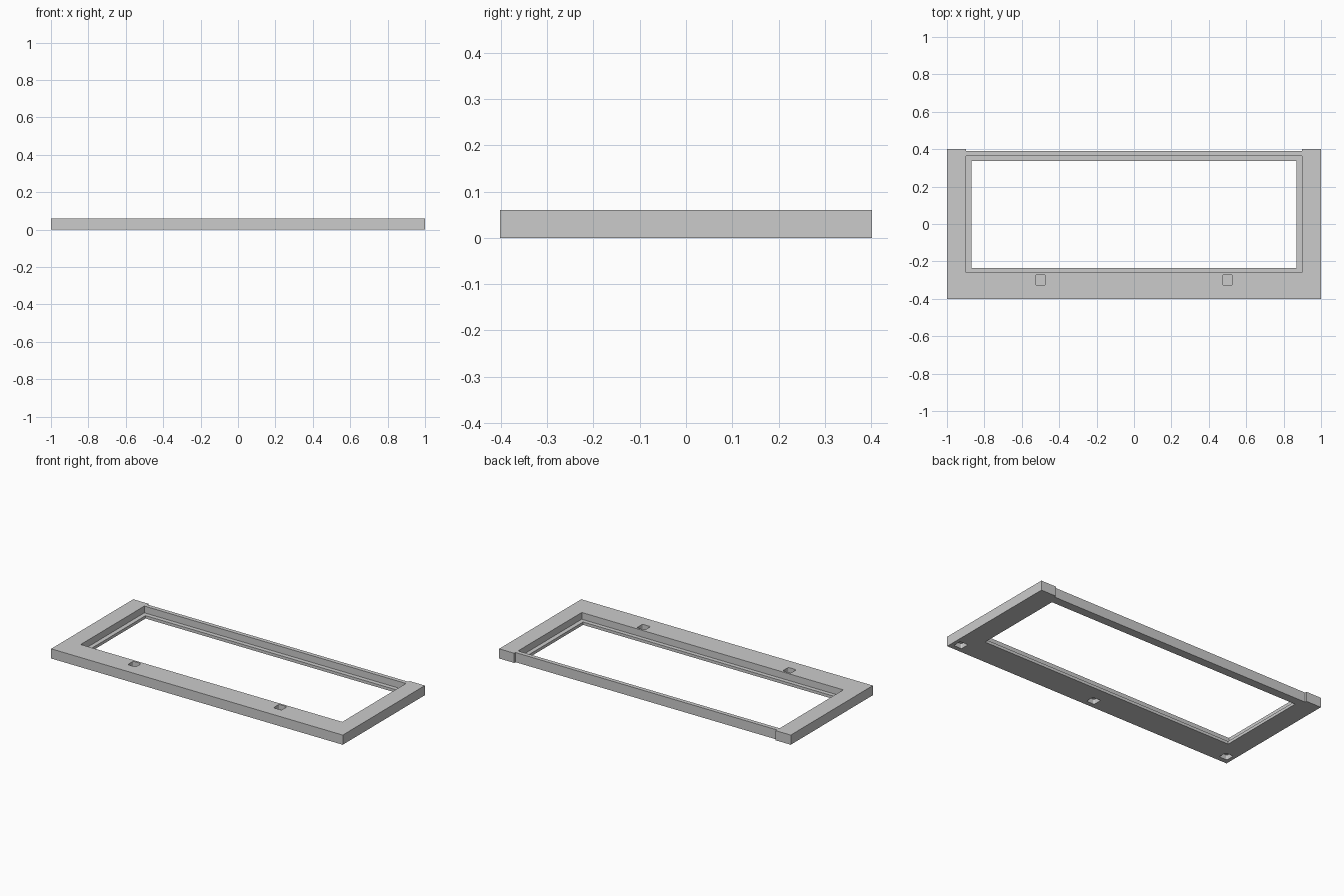
import bpy, bmesh

cube = bpy.data.objects.get("Cube")
if cube:
    bpy.data.objects.remove(cube, do_unlink=True)

HEIGHT = 0.06
LEDGE_Z = 0.018

grey = bpy.data.materials.new("plain grey")
grey.use_nodes = True
colour = (0.6, 0.6, 0.6, 1)
grey.diffuse_color = colour
grey.node_tree.nodes["Principled BSDF"].inputs["Base Color"].default_value = colour


def prism(name, outline, z0, z1, corner=0):
    """Extrude a flat outline from z0 to z1, optionally rounding its upright edges."""
    bm = bmesh.new()
    face = bm.faces.new([bm.verts.new((x, y, z0)) for x, y in outline])
    top = bmesh.ops.extrude_face_region(bm, geom=[face])["geom"]
    moved = [v for v in top if isinstance(v, bmesh.types.BMVert)]
    bmesh.ops.translate(bm, verts=moved, vec=(0, 0, z1 - z0))
    if corner:
        upright = [e for e in bm.edges if abs(e.verts[0].co.z - e.verts[1].co.z) > 0.001]
        bmesh.ops.bevel(bm, geom=upright, offset=corner, segments=3,
                        profile=0.5, affect='EDGES')
    bmesh.ops.recalc_face_normals(bm, faces=bm.faces)
    mesh = bpy.data.meshes.new(name)
    bm.to_mesh(mesh)
    bm.free()
    mesh.materials.append(grey)
    obj = bpy.data.objects.new(name, mesh)
    bpy.context.collection.objects.link(obj)
    return obj


def rect(x0, x1, y0, y1):
    return [(x0, y0), (x1, y0), (x1, y1), (x0, y1)]


def square(x, y, size):
    return rect(x - size / 2, x + size / 2, y - size / 2, y + size / 2)


# Frame body, with the back rail set in between the two corner blocks
half = [(1, -0.402), (1, 0.402), (0.897, 0.402), (0.897, 0.39)]
outline = half + [(-x, y) for x, y in reversed(half)]
frame = prism("frame", outline, 0, HEIGHT)

# Stepped opening: a wide recess above a narrower through hole leaves the ledge
cutters = [
    prism("recess_cutter", rect(-0.897, 0.897, -0.26, 0.364), LEDGE_Z, 0.1),
    prism("opening_cutter", rect(-0.87, 0.87, -0.234, 0.337), -0.05, 0.1),
]

# Two pockets in the top of the front rail
for x in (-0.5, 0.5):
    cutters.append(prism("top_pocket_cutter", square(x, -0.3, 0.055), 0.03, 0.1, 0.008))

# Three pockets in the underside of the front rail
for x in (-0.95, 0, 0.95):
    cutters.append(prism("bottom_pocket_cutter", square(x, -0.345, 0.055), -0.05, 0.03, 0.008))

# Cut each one out, then discard the cutter
bpy.context.view_layer.objects.active = frame
for cutter in cutters:
    cutter.hide_render = True
    mod = frame.modifiers.new("cut", 'BOOLEAN')
    mod.operation = 'DIFFERENCE'
    mod.solver = 'EXACT'
    mod.object = cutter
    bpy.ops.object.modifier_apply(modifier=mod.name)
    bpy.data.objects.remove(cutter, do_unlink=True)
